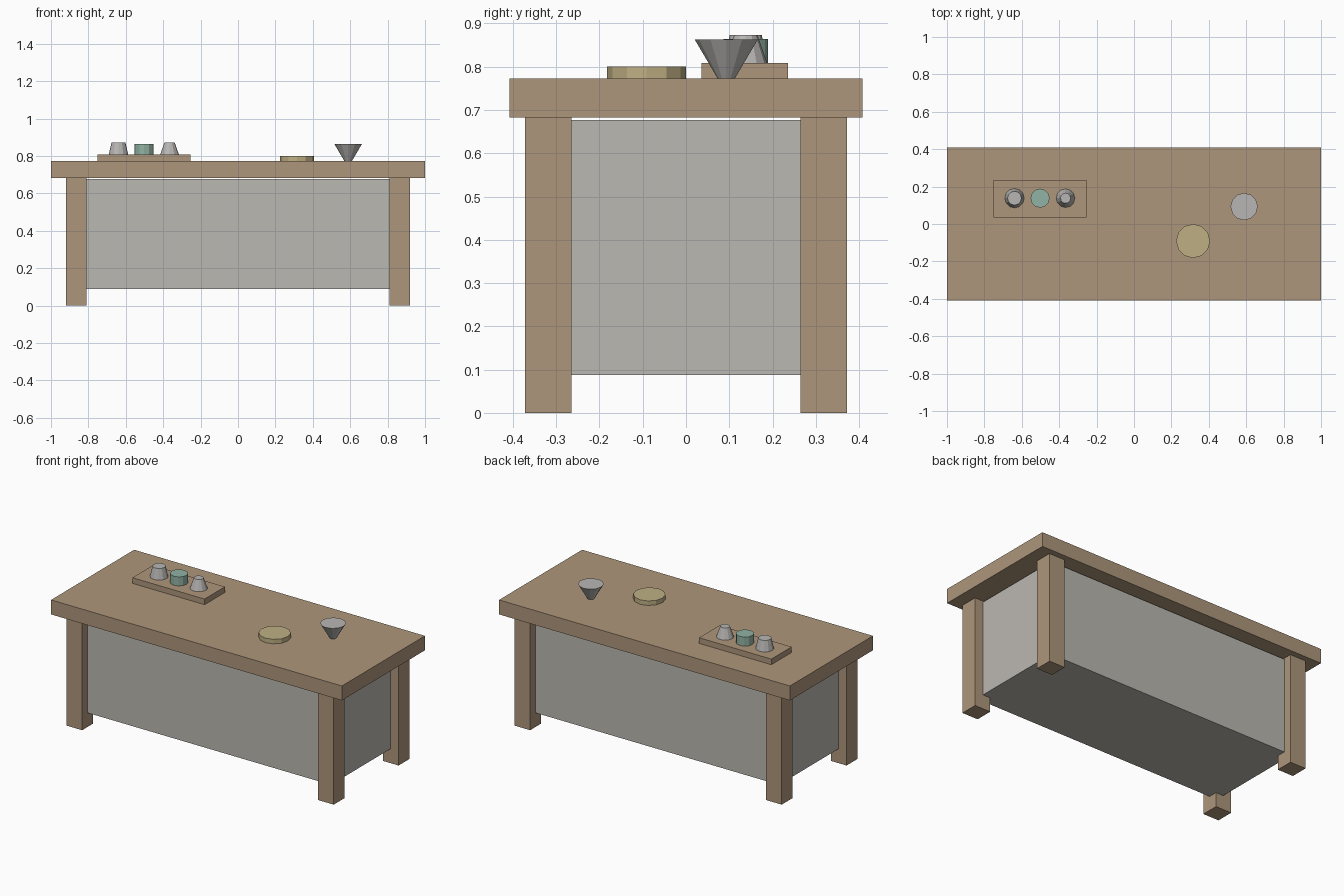
import bpy, bmesh, math
from mathutils import Matrix

if "Cube" in bpy.data.objects:
    bpy.data.objects.remove(bpy.data.objects["Cube"])


def material(name, rgb):
    m = bpy.data.materials.new(name)
    m.diffuse_color = (*rgb, 1)
    m.use_nodes = True
    m.node_tree.nodes["Principled BSDF"].inputs["Base Color"].default_value = m.diffuse_color
    return m


wood = material("warm wood", (0.42, 0.305, 0.198))
panel = material("pale grey", (0.497, 0.479, 0.440))
metal = material("metal grey", (0.479, 0.470, 0.455))
green = material("soft green", (0.283, 0.445, 0.366))
yellow = material("straw yellow", (0.52, 0.434, 0.231))


def finish(name, bm, mat):
    me = bpy.data.meshes.new(name)
    bm.to_mesh(me)
    bm.free()
    me.materials.append(mat)
    bpy.context.collection.objects.link(bpy.data.objects.new(name, me))


def box(name, x, y, z, mat):
    """Box from (min, max) pairs."""
    bm = bmesh.new()
    mid = [(a + b) / 2 for a, b in (x, y, z)]
    size = [b - a for a, b in (x, y, z)]
    bmesh.ops.create_cube(bm, size=1, matrix=Matrix.Translation(mid) @ Matrix.Diagonal((*size, 1)))
    finish(name, bm, mat)


def turned(name, x, y, z0, z1, r0, r1, mat, sides=12, turn=0):
    """Flat-sided cylinder or cone section."""
    bm = bmesh.new()
    bmesh.ops.create_cone(bm, cap_ends=True, segments=sides, radius1=r0, radius2=r1, depth=z1 - z0,
                          matrix=Matrix.Translation((x, y, (z0 + z1) / 2)) @ Matrix.Rotation(turn, 4, 'Z'))
    finish(name, bm, mat)


TOP, TRAY = 0.773, 0.808

# Table
box("tabletop", (-1, 1), (-0.408, 0.408), (0.683, TOP), wood)
for sx, side in ((-1, "left"), (1, "right")):
    for sy, end in ((-1, "front"), (1, "back")):
        cx, cy = sx * 0.865, sy * 0.3185
        box(f"{end}_{side}_leg", (cx - 0.054, cx + 0.054), (cy - 0.054, cy + 0.054), (0, 0.683), wood)
box("cabinet_body", (-0.863, 0.863), (-0.32, 0.32), (0.088, 0.677), panel)

# Tray with three pots
box("tray", (-0.752, -0.255), (0.036, 0.236), (TOP, TRAY), wood)
turned("left_pot", -0.639, 0.138, TRAY, 0.873, 0.052, 0.037, metal)
turned("middle_jar", -0.502, 0.138, TRAY, 0.864, 0.051, 0.051, green)
turned("right_pot", -0.366, 0.138, TRAY, 0.873, 0.050, 0.027, metal)

# Loose dishes
turned("plate", 0.316, -0.091, TOP, 0.801, 0.091, 0.091, yellow)
turned("bowl", 0.589, 0.093, TOP, 0.863, 0.020, 0.073, metal)
